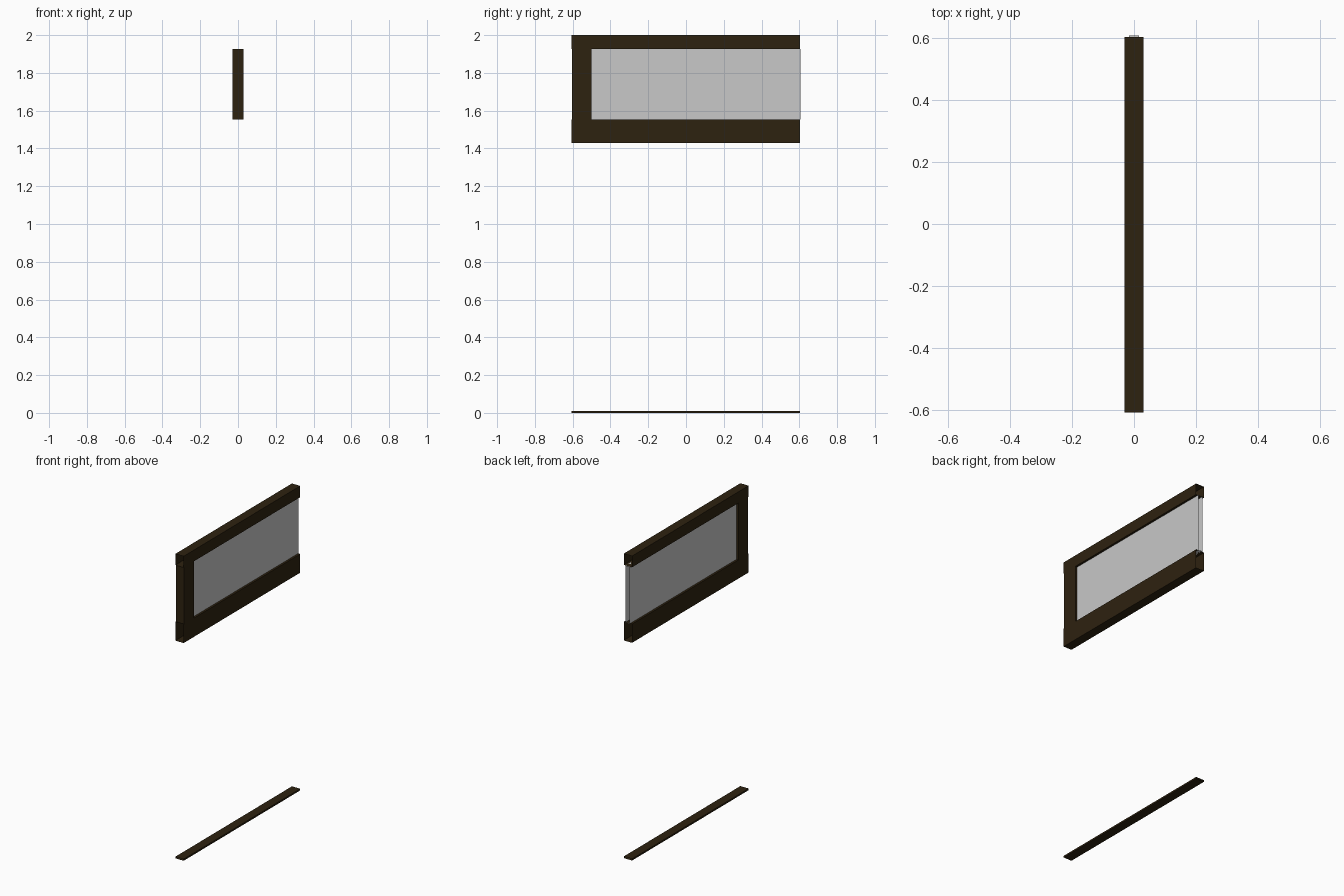
import bpy

if "Cube" in bpy.data.objects:
    bpy.data.objects.remove(bpy.data.objects["Cube"])


def material(name, rgb):
    m = bpy.data.materials.new(name)
    m.diffuse_color = (*rgb, 1.0)
    m.use_nodes = True
    m.node_tree.nodes["Principled BSDF"].inputs["Base Color"].default_value = m.diffuse_color
    return m


WOOD = material("dark_wood", (0.027, 0.016, 0.005))
GLASS = material("pale_glass", (0.58, 0.58, 0.58))


def sleeve(name, lo, hi, axis, mat):
    """Four-sided box left open at both ends of the given axis (0=x, 1=y, 2=z)."""
    corners = [(x, y, z) for x in (lo[0], hi[0]) for y in (lo[1], hi[1]) for z in (lo[2], hi[2])]
    sides = {0: [(0, 1, 3, 2), (4, 6, 7, 5)],
             1: [(0, 4, 5, 1), (2, 3, 7, 6)],
             2: [(0, 2, 6, 4), (1, 5, 7, 3)]}
    faces = [f for a, pair in sides.items() if a != axis for f in pair]
    mesh = bpy.data.meshes.new(name)
    mesh.from_pydata(corners, [], faces)
    mesh.materials.append(mat)
    obj = bpy.data.objects.new(name, mesh)
    bpy.context.collection.objects.link(obj)
    return obj


# Horizontal rails and floor strip, open at their ends
for name, z0, z1 in (("top_rail", 1.926, 2.0),
                     ("bottom_rail", 1.43, 1.553),
                     ("floor_strip", 0.0, 0.011)):
    sleeve(name, (-0.03, -0.607, z0), (0.03, 0.603, z1), 1, WOOD)

# Upright at the front end, open where it meets the rails
sleeve("end_post", (-0.03, -0.603, 1.553), (0.03, -0.5, 1.926), 2, WOOD)

# Double glazing, reaching just past the rails at the back
sleeve("glass_pane", (-0.016, -0.5, 1.553), (0.016, 0.607, 1.926), 1, GLASS)
